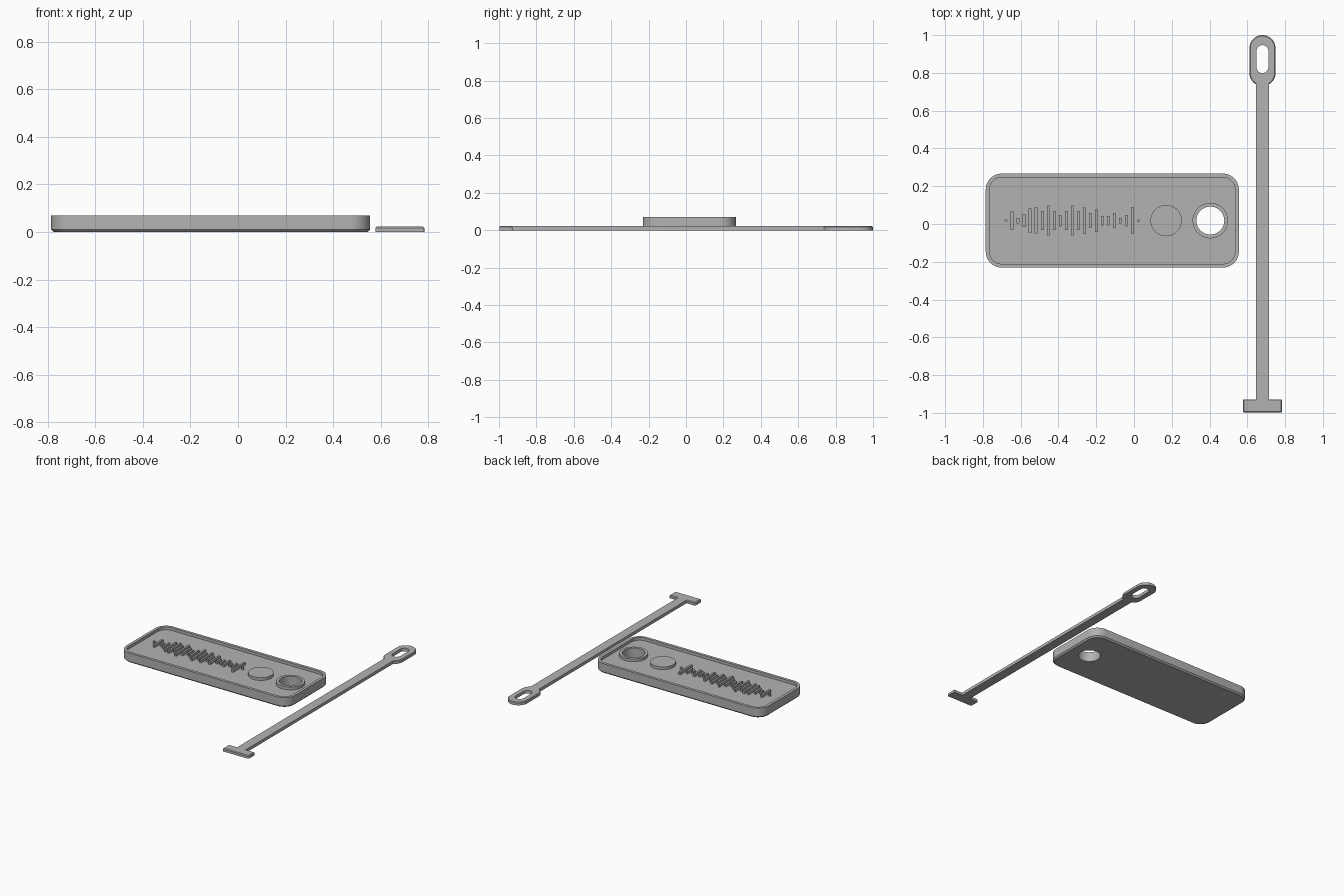
import bpy, bmesh
from math import cos, sin, pi, radians

cube = bpy.data.objects.get("Cube")
if cube:
    bpy.data.objects.remove(cube, do_unlink=True)

grey = bpy.data.materials.new("mid grey")
grey.use_nodes = True
COLOUR = (0.45, 0.45, 0.45, 1)
grey.diffuse_color = COLOUR
grey.node_tree.nodes["Principled BSDF"].inputs["Base Color"].default_value = COLOUR


def outline(cx, cy, hx, hy, r, n=12):
    """Rounded rectangle; a circle or stadium when r equals the half size."""
    points = []
    for q, (sx, sy) in enumerate(((1, 1), (-1, 1), (-1, -1), (1, -1))):
        for i in range(n + 1):
            a = (q + i / n) * pi / 2
            points.append((cx + sx * (hx - r) + r * cos(a),
                           cy + sy * (hy - r) + r * sin(a)))
    return points


def loft(name, layers, tube=False):
    """Join stacked outlines; cap the ends, or close into a tube."""
    bm = bmesh.new()
    rings = [[bm.verts.new((x, y, z)) for x, y in pts] for pts, z in layers]
    pairs = list(zip(rings, rings[1:]))
    if tube:
        pairs.append((rings[-1], rings[0]))
    else:
        bm.faces.new(rings[0])
        bm.faces.new(rings[-1])
    for a, b in pairs:
        for i in range(len(a)):
            j = (i + 1) % len(a)
            bm.faces.new((a[i], a[j], b[j], b[i]))
    bmesh.ops.remove_doubles(bm, verts=bm.verts, dist=1e-5)
    bmesh.ops.recalc_face_normals(bm, faces=bm.faces)
    mesh = bpy.data.meshes.new(name)
    bm.to_mesh(mesh)
    bm.free()
    mesh.materials.append(grey)
    obj = bpy.data.objects.new(name, mesh)
    bpy.context.collection.objects.link(obj)
    return obj


def smooth(obj):
    bpy.ops.object.select_all(action='DESELECT')
    obj.select_set(True)
    bpy.context.view_layer.objects.active = obj
    bpy.ops.object.shade_smooth_by_angle(angle=radians(30))


def slab(name, cx, cy, hx, hy, r, z0, z1, chamfer=0.0, n=12):
    layers = [(outline(cx, cy, hx, hy, r, n), z0)]
    if chamfer:
        layers.append((outline(cx, cy, hx, hy, r, n), z1 - chamfer))
    layers.append((outline(cx, cy, hx - chamfer, hy - chamfer,
                           max(r - chamfer, 0.001), n), z1))
    return loft(name, layers)


TOP, FLOOR, MID = 0.07, 0.05, 0.018

# Tag body: chamfered base, raised rim and sunken floor
def tag(inset):
    return outline(-0.115, MID, 0.67 - inset, 0.249 - inset, 0.085 - inset)

body = loft("tag_body", [(tag(0.01), 0), (tag(0), 0.01), (tag(0), TOP),
                         (tag(0.02), TOP), (tag(0.02), FLOOR)])

# Strap hole through the tag, with its raised collar
HOLE_X, HOLE_R, COLLAR_R = 0.404, 0.074, 0.094
cutter = slab("hole_cutter", HOLE_X, MID, HOLE_R, HOLE_R, HOLE_R, -0.1, 0.2)
cut = body.modifiers.new("strap hole", 'BOOLEAN')
cut.object = cutter
cut.solver = 'EXACT'
bpy.context.view_layer.objects.active = body
bpy.ops.object.modifier_apply(modifier=cut.name)
bpy.data.objects.remove(cutter, do_unlink=True)
smooth(body)

def ring(r):
    return outline(HOLE_X, MID, r, r, r)

smooth(loft("hole_collar", [(ring(COLLAR_R), FLOOR - 0.004), (ring(COLLAR_R), TOP),
                            (ring(HOLE_R), TOP), (ring(HOLE_R), FLOOR - 0.004)], True))

# Raised round button
smooth(slab("round_button", 0.17, MID, 0.083, 0.083, 0.083, FLOOR - 0.004, TOP))

# Raised sound-wave bars, lengths in hundredths
lengths = [1, 10, 3, 7, 13, 14, 10, 16, 10, 6, 10, 16,
           10, 14, 8, 12, 5, 5, 8, 3, 6, 14, 1]
for i, length in enumerate(lengths):
    slab(f"wave_bar_{i + 1}", -0.678 + 0.0319 * i, MID, 0.007, length / 200,
         0.002, FLOOR - 0.004, TOP, n=2)

# Strap with a crossbar at the front and an oval loop at the back
STRAP_X, STRAP_TOP = 0.68, 0.022
slab("strap_band", STRAP_X, -0.085, 0.034, 0.85, 0.001, 0, STRAP_TOP, n=1)
slab("strap_crossbar", STRAP_X, -0.963, 0.103, 0.035, 0.006, 0, STRAP_TOP, 0.005, n=4)

def oval(inset):
    return outline(STRAP_X, 0.865, 0.069 - inset, 0.135 - inset, 0.069 - inset)

eye = outline(STRAP_X, 0.873, 0.031, 0.074, 0.031)
smooth(loft("strap_loop", [(oval(0), 0), (oval(0), STRAP_TOP - 0.005),
                           (oval(0.005), STRAP_TOP), (eye, STRAP_TOP), (eye, 0)], True))
